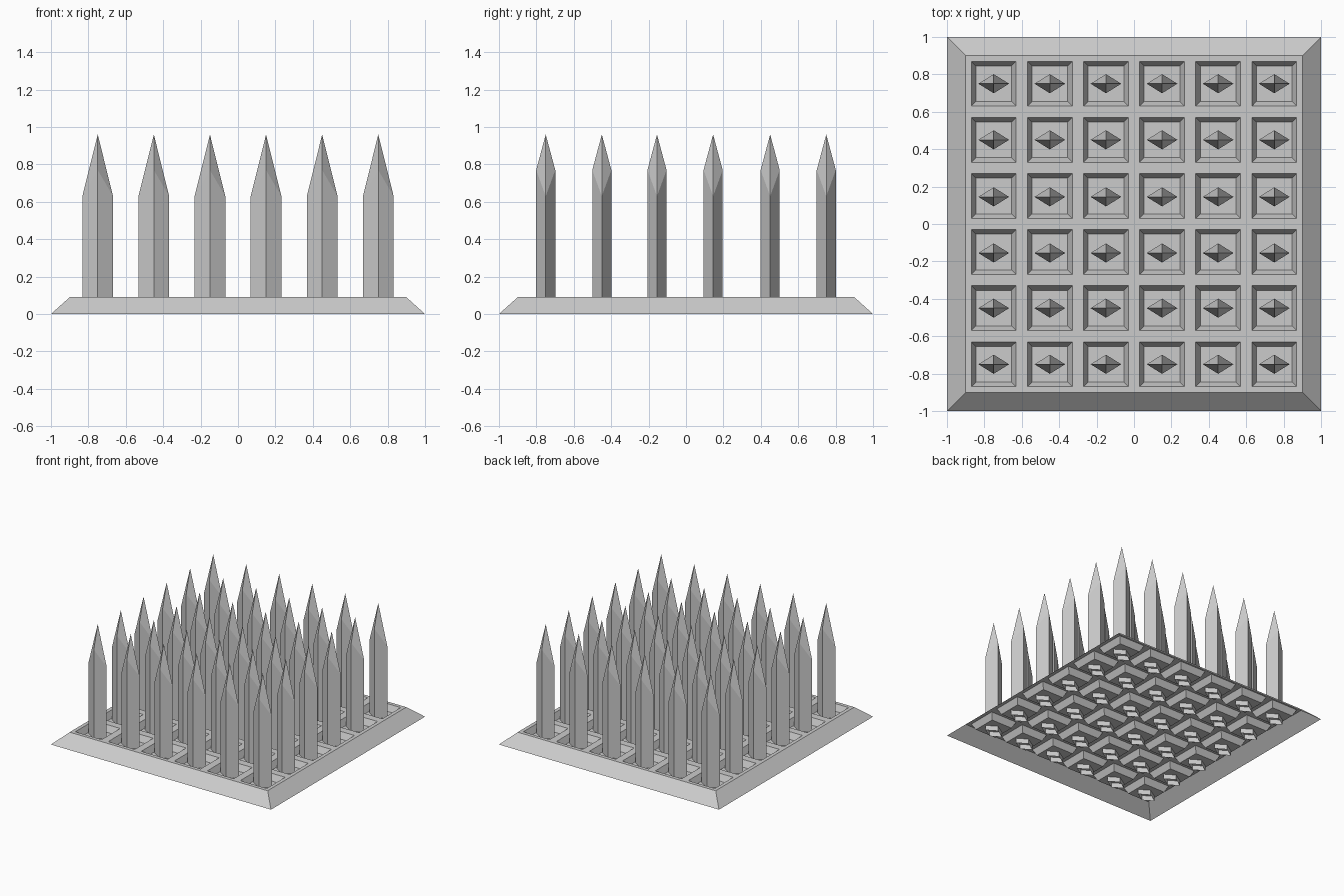
import bpy, bmesh

if "Cube" in bpy.data.objects:
    bpy.data.objects.remove(bpy.data.objects["Cube"])

CENTRES = [-0.75, -0.45, -0.15, 0.15, 0.45, 0.75]
SPIKE_ROWS = [-0.75, -0.45, -0.155, 0.145, 0.45, 0.75]
TOP = 0.09


def finish(bm, name):
    bmesh.ops.recalc_face_normals(bm, faces=bm.faces)
    mesh = bpy.data.meshes.new(name)
    bm.to_mesh(mesh)
    bm.free()
    obj = bpy.data.objects.new(name, mesh)
    bpy.context.collection.objects.link(obj)
    return obj


# Base plate: open-bottomed shell, top divided into bars and pocket cells
bm = bmesh.new()
lines = [-0.9] + [c + s * 0.12 for c in CENTRES for s in (-1, 1)] + [0.9]
n = len(lines)
grid = [[bm.verts.new((x, y, TOP)) for x in lines] for y in lines]
pockets = []
for j in range(n - 1):
    for i in range(n - 1):
        face = bm.faces.new((grid[j][i], grid[j][i + 1],
                             grid[j + 1][i + 1], grid[j + 1][i]))
        if i % 2 and j % 2:
            pockets.append(face)

# Sloping skirt from the plate edge down to the ground
rim = [e for e in bm.edges if e.is_boundary]
new = bmesh.ops.extrude_edge_only(bm, edges=rim)["geom"]
for v in new:
    if isinstance(v, bmesh.types.BMVert):
        v.co.x *= 1 / 0.9 if abs(abs(v.co.x) - 0.9) < 1e-4 else 1
        v.co.y *= 1 / 0.9 if abs(abs(v.co.y) - 0.9) < 1e-4 else 1
        v.co.z = 0

# Sunken pockets with sloping walls
bm.normal_update()
bmesh.ops.inset_individual(bm, faces=pockets, thickness=0.035)
for v in {v for f in pockets for v in f.verts}:
    v.co.z = TOP - 0.05
finish(bm, "base_plate")

# Spikes: diamond section, open at the foot, passing through the pocket floors
bm = bmesh.new()
section = [(0.082, 0, 0.63), (0, 0.051, 0.77), (-0.082, 0, 0.63), (0, -0.051, 0.77)]
for cy in SPIKE_ROWS:
    for cx in CENTRES:
        foot = [bm.verts.new((cx + x, cy + y, 0)) for x, y, z in section]
        shoulder = [bm.verts.new((cx + x, cy + y, z)) for x, y, z in section]
        tip = bm.verts.new((cx, cy, 0.96))
        for k in range(4):
            m = (k + 1) % 4
            bm.faces.new((foot[k], foot[m], shoulder[m], shoulder[k]))
            bm.faces.new((shoulder[k], shoulder[m], tip))
finish(bm, "spikes")
